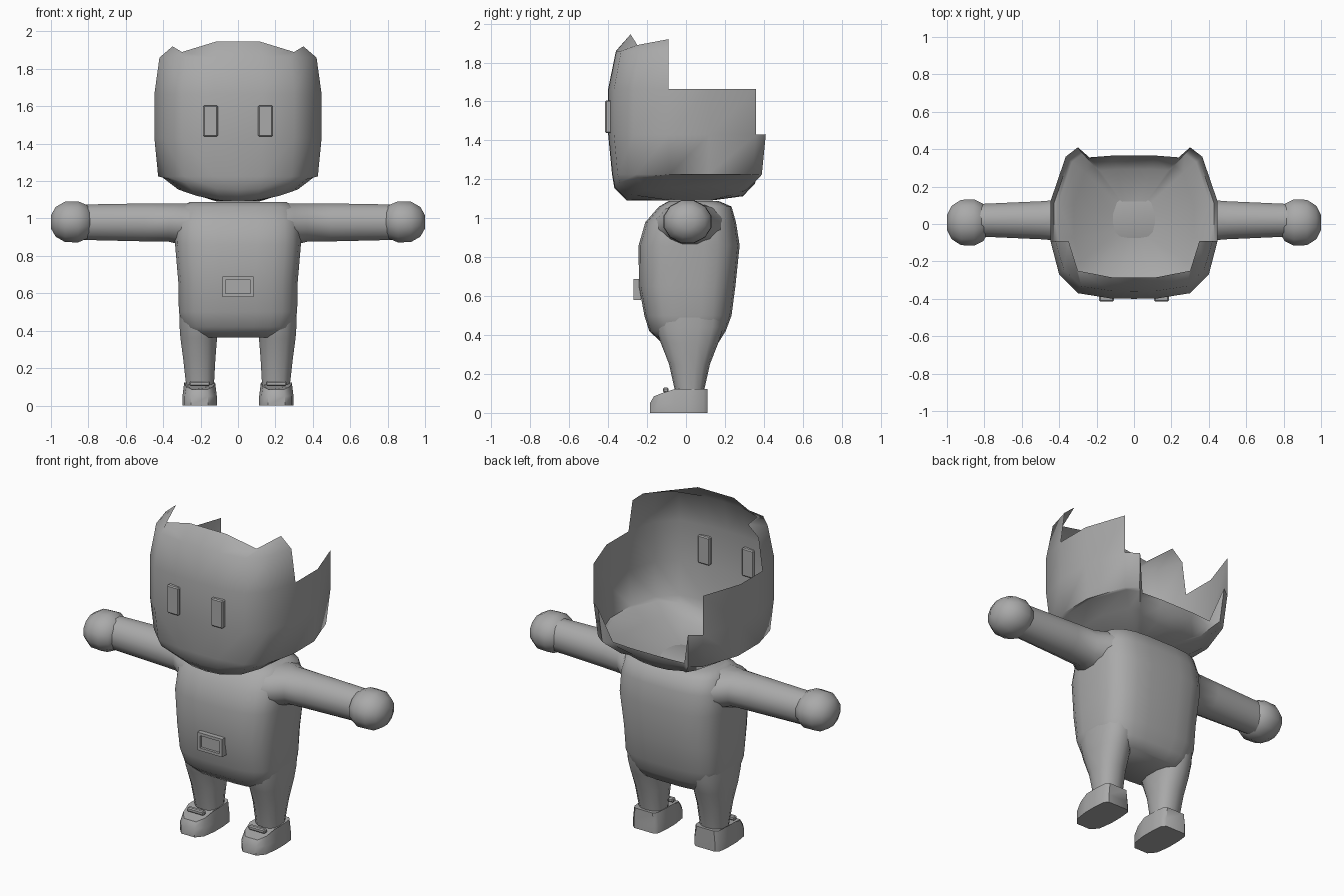
import bpy, bmesh, math

if "Cube" in bpy.data.objects:
    bpy.data.objects.remove(bpy.data.objects["Cube"])

grey = bpy.data.materials.new("plain grey")
grey.diffuse_color = (0.4, 0.4, 0.4, 1)
grey.use_nodes = True
grey.node_tree.nodes["Principled BSDF"].inputs["Base Color"].default_value = grey.diffuse_color


def finish(name, bm, angle=50):
    bmesh.ops.recalc_face_normals(bm, faces=bm.faces)
    me = bpy.data.meshes.new(name)
    bm.to_mesh(me)
    bm.free()
    ob = bpy.data.objects.new(name, me)
    me.materials.append(grey)
    bpy.context.collection.objects.link(ob)
    bpy.ops.object.select_all(action='DESELECT')
    ob.select_set(True)
    bpy.context.view_layer.objects.active = ob
    bpy.ops.object.shade_smooth_by_angle(angle=math.radians(angle))
    return ob


def loft(name, rings, angle=50):
    """Skin a list of closed point rings and cap both ends."""
    bm = bmesh.new()
    vs = [[bm.verts.new(p) for p in r] for r in rings]
    n = len(vs[0])
    for a, b in zip(vs, vs[1:]):
        for i in range(n):
            j = (i + 1) % n
            bm.faces.new((a[i], a[j], b[j], b[i]))
    bm.faces.new(vs[0])
    bm.faces.new(vs[-1])
    return finish(name, bm, angle)


def oval(rx, ry, n, power=2.0):
    """Superellipse outline."""
    pts = []
    for i in range(n):
        a = 2 * math.pi * (i + 0.5) / n
        c, s = math.cos(a), math.sin(a)
        pts.append((math.copysign(abs(c) ** (2 / power), c) * rx,
                    math.copysign(abs(s) ** (2 / power), s) * ry))
    return pts


def box(name, x0, x1, y0, y1, z0, z1, bevel=0.0):
    bm = bmesh.new()
    bmesh.ops.create_cube(bm, size=1)
    for v in bm.verts:
        v.co = ((x0 + x1) / 2 + v.co.x * (x1 - x0), (y0 + y1) / 2 + v.co.y * (y1 - y0),
                (z0 + z1) / 2 + v.co.z * (z1 - z0))
    if bevel:
        bmesh.ops.bevel(bm, geom=bm.edges[:], offset=bevel, segments=1, affect='EDGES')
    return finish(name, bm, 30)


# Head: open shell with a ragged rim, half outline from front centre to back centre
plan = [(0, -.4), (.13, -.397), (.30, -.37), (.40, -.27), (.447, -.09), (.447, .12),
        (.365, .36), (.30, .41), (.25, .375), (.12, .385), (0, .385)]
rows = [(1.09, .25, .25), (1.09, .72, .76), (1.155, .91, .92), (1.225, .955, .95),
        (1.43, 1, 1), (1.665, 1, 1), (1.86, .94, .9)]
rim = {0: (0, -.285, 1.945), 1: (.12, -.285, 1.945), 2: (.3, -.25, 1.89), 3: (.35, -.09, 1.92)}
tops = [(7, 7), (7, 7), (7, 7), (7, 6), (5, 5), (5, 5), (4, 4), (4, 3), (3, 3), (3, 3)]


def head_point(i, k):
    if k == 7:
        return rim[i]
    x, y = plan[i]
    z, sx, sy = rows[k]
    if k == 0:
        return (x * sx, y * sy + .025, z)
    if k in (1, 2):
        z += .1 * x * x / .3 + (.06 * y if y > 0 else 0)
    if k == 6 and i == 4:
        return (.42, -.09, 1.86)
    return (x * sx, y * sy, z)


bm = bmesh.new()
for side in (1, -1):
    for i, (ta, tb) in enumerate(tops):
        for k in range(max(ta, tb)):
            keys = [(i, k), (i + 1, k)]
            if k + 1 <= tb:
                keys.append((i + 1, k + 1))
            if k + 1 <= ta:
                keys.append((i, k + 1))
            pts = [head_point(*q) for q in keys]
            bm.faces.new([bm.verts.new((side * p[0], p[1], p[2])) for p in pts])
bmesh.ops.remove_doubles(bm, verts=bm.verts, dist=1e-4)
finish("head_shell", bm, 60)

# Torso: boxy rounded loft (z, half width, front y, back y)
torso = [(.365, .25, -.13, .17), (.42, .295, -.19, .205), (.5, .318, -.215, .235),
         (.65, .32, -.243, .255), (.86, .338, -.245, .277), (.98, .335, -.21, .258),
         (1.06, .31, -.14, .235), (1.088, .26, -.09, .17)]
loft("torso", [[(x, (f + b) / 2 + y, z) for x, y in oval(w, (b - f) / 2, 24, 3.4)]
               for z, w, f, b in torso], 60)

# Belt buckle: plate with a recessed panel and a raised centre
bm = bmesh.new()
bmesh.ops.create_cube(bm, size=1)
for v in bm.verts:
    v.co = (v.co.x * .166, -.25 + v.co.y * .04, .635 + v.co.z * .108)
face = min(bm.faces, key=lambda f: f.calc_center_median().y)
bmesh.ops.inset_region(bm, faces=[face], thickness=.024)
inner = bmesh.ops.extrude_face_region(bm, geom=[face])
bmesh.ops.translate(bm, verts=[g for g in inner['geom'] if isinstance(g, bmesh.types.BMVert)],
                    vec=(0, .015, 0))
bmesh.ops.delete(bm, geom=[face], context='FACES')
finish("belt_buckle", bm, 30)

for s, label in ((1, "left"), (-1, "right")):
    # Eyes
    box(label + "_eye", s * .147 - .039, s * .147 + .039, -.415, -.375, 1.437, 1.605, .006)

    # Arm: flared at the shoulder (x, radius y, radius z, centre z)
    arm = [(.22, .20, .12, .96), (.30, .17, .115, .97), (.37, .115, .106, .978),
           (.5, .105, .105, .979), (.83, .09, .098, .98)]
    loft(label + "_arm", [[(s * x, .02 + a, zc + b) for a, b in oval(ry, rz, 12)]
                          for x, ry, rz, zc in arm])

    # Hand
    hand = [(-.11, .45), (-.085, .8), (-.035, 1), (.035, .98), (.085, .72), (.11, .32)]
    loft(label + "_hand", [[(s * (.89 + x), .008 + a, .982 + b)
                            for a, b in oval(.128 * r, .114 * r, 12)] for x, r in hand], 60)

    # Leg (z, centre x, radius x, radius y)
    leg = [(.55, .205, .11, .19), (.44, .208, .108, .175), (.36, .21, .1, .148),
           (.25, .207, .088, .105), (.11, .203, .076, .074)]
    loft(label + "_leg", [[(s * xc + x, .018 + y, z) for x, y in oval(rx, ry, 14, 2.4)]
                          for z, xc, rx, ry in leg])

    # Shoe: tapered outline with a sloping toe
    half = [(.045, -.185), (.08, -.145), (.092, -.06), (.092, .02), (.085, .09), (.065, .11)]
    outline = half + [(-x, y) for x, y in reversed(half)]
    rings = [[(s * .205 + x, y, z) for x, y in outline] for z in (0, .05)]
    rings.append([(s * .205 + x * .9, y + .02 * (y < -.1), min(.122, .085 + (y + .185) * .4))
                  for x, y in outline])
    loft(label + "_shoe", rings, 45)

    # Shoe strap
    box(label + "_shoe_strap", s * .205 - .055, s * .205 + .055, -.118, -.09, .105, .13, .006)
